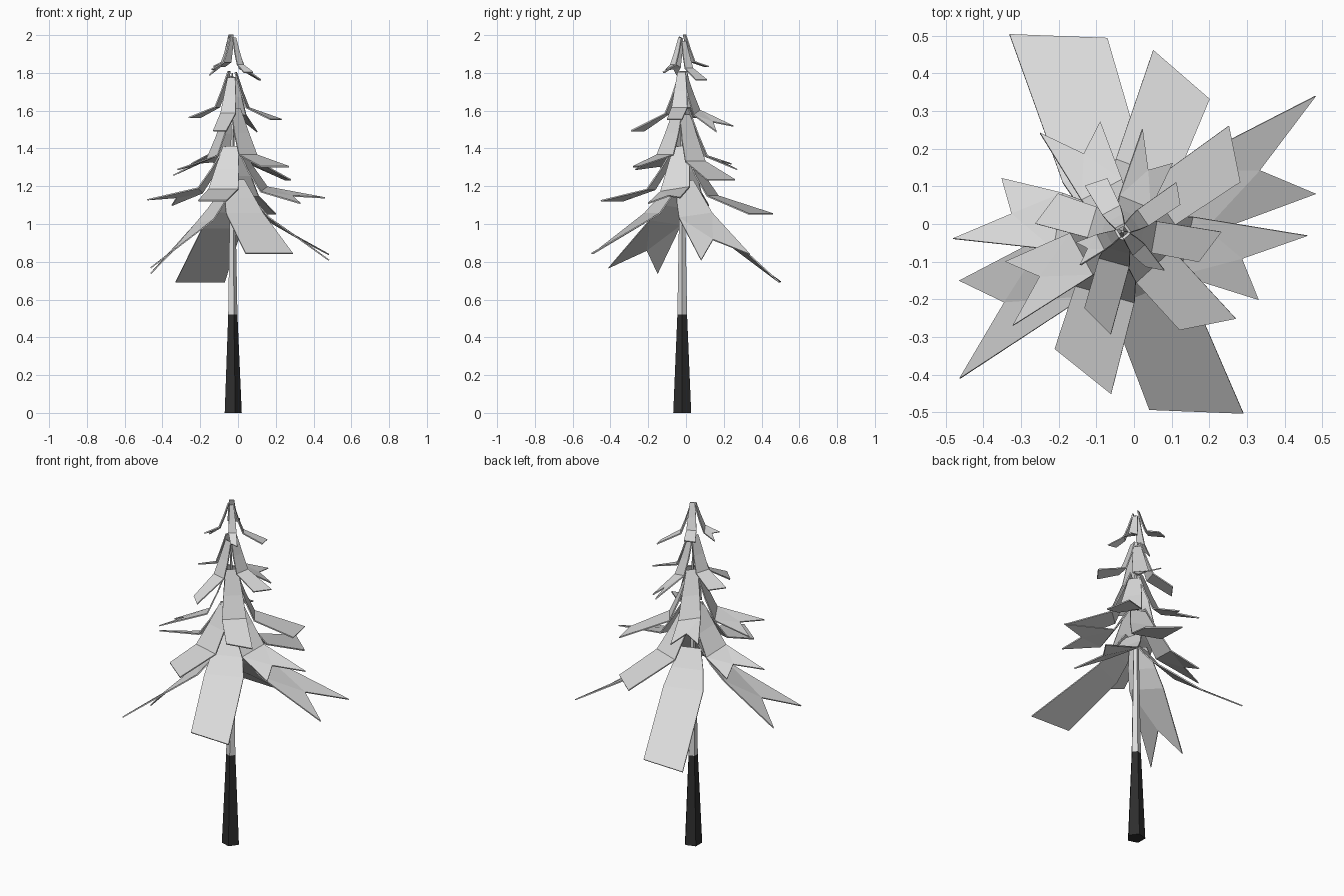
import bpy
import bmesh
from mathutils import Matrix, Vector

old = bpy.data.objects.get("Cube")
if old:
    bpy.data.objects.remove(old, do_unlink=True)

CENTRE = Vector((-0.03, -0.02, 0))
UP = Vector((0, 0, 1))


def make_material(name, value):
    mat = bpy.data.materials.new(name)
    mat.use_nodes = True
    colour = (value, value, value, 1)
    mat.diffuse_color = colour
    mat.node_tree.nodes["Principled BSDF"].inputs["Base Color"].default_value = colour
    return mat


pale_grey = make_material("pale_grey", 0.7)
dark_bark = make_material("dark_bark", 0.027)


def add_object(name, bm, material):
    mesh = bpy.data.meshes.new(name)
    bm.to_mesh(mesh)
    bm.free()
    mesh.materials.append(material)
    obj = bpy.data.objects.new(name, mesh)
    bpy.context.collection.objects.link(obj)
    return obj


def add_trunk(name, radius_low, radius_high, low, high, material):
    """Tapered five-sided trunk section with one edge towards +x."""
    bm = bmesh.new()
    turn = Vector((0, 1, 0)).rotation_difference(Vector((1, 0, 0))).to_matrix().to_4x4()
    place = Matrix.Translation(CENTRE + UP * (low + high) / 2)
    bmesh.ops.create_cone(bm, cap_ends=True, segments=5, radius1=radius_low,
                          radius2=radius_high, depth=high - low, matrix=place @ turn)
    add_object(name, bm, material)


def add_branch(name, top, bend_height, bend_radius, tip_a, tip_b, forked):
    """Drooping plate that widens towards a straight or forked end."""
    bm = bmesh.new()
    middle = (tip_a + tip_b) / 2
    outward = middle - CENTRE
    outward.z = 0
    outward.normalize()
    side = UP.cross(outward)
    if (tip_a - tip_b).dot(side) < 0:
        tip_a, tip_b = tip_b, tip_a
    across = side * (tip_a - tip_b).length

    # Forked blades are slimmer at the bend and slightly twisted
    if forked:
        across = across * 0.87 + UP * 0.03
        tip_a = tip_a + UP * 0.015
        tip_b = tip_b - UP * 0.015

    # Inner rows at the trunk, halfway and at the bend:
    # share of bend radius, share of drop, share of tip width
    rows = []
    for reach, drop, share in ((0.18, 0, 0.43), (0.57, 0.53, 0.68), (1, 1, 0.85)):
        height = top + (bend_height - top) * drop
        centre = CENTRE + outward * bend_radius * reach + UP * height
        offset = across * share / 2
        rows.append((bm.verts.new(centre + offset), bm.verts.new(centre - offset)))
    for (a, b), (c, d) in zip(rows, rows[1:]):
        bm.faces.new((a, c, d, b))

    # Outer blade
    left, right = rows[-1]
    end_a, end_b = bm.verts.new(tip_a), bm.verts.new(tip_b)
    if forked:
        bend = (left.co + right.co) / 2
        cut = bm.verts.new(middle.lerp(bend, 0.42))
        bm.faces.new((left, end_a, cut))
        bm.faces.new((left, cut, right))
        bm.faces.new((right, cut, end_b))
    else:
        bm.faces.new((left, end_a, end_b, right))

    obj = add_object(name, bm, pale_grey)
    solid = obj.modifiers.new("thickness", "SOLIDIFY")
    solid.thickness = 0.007


# Trunk
add_trunk("lower_trunk", 0.05, 0.027, 0, 0.52, dark_bark)
add_trunk("upper_trunk", 0.027, 0.004, 0.52, 1.8, pale_grey)


def add_tier(tier, top, bend_height, bend_radius, straight, forked):
    """Ring of branches; each blade is (tip x, y, other tip x, y, height) in hundredths."""
    blades = straight + forked
    usual = sum(blade[-1] for blade in blades) / len(blades)
    for number, (ax, ay, bx, by, height) in enumerate(blades):
        tip_a = Vector((ax, ay, height)) / 100
        tip_b = Vector((bx, by, height)) / 100
        # Branches that hang lower also start a little lower
        lift = (height - usual) / 200
        add_branch(f"{tier}_branch_{number + 1}", top + lift, bend_height + lift,
                   bend_radius, tip_a, tip_b, number >= len(straight))


add_tier("bottom", 1.2, 1.02, 0.17,
         [(-33, 50, -7, 49, 69), (4, -49, 29, -50, 84)],
         [(48, 34, 48, 8, 82), (-46, -15, -46, -41, 75)])
add_tier("low", 1.4, 1.17, 0.17,
         [(5, 46, 20, 33, 105), (-21, -33, -6, -45, 112)],
         [(-48, -4, -35, 12, 111), (46, -3, 33, -20, 112)])
add_tier("middle", 1.6, 1.35, 0.12,
         [(25, 26, 28, 11, 123), (27, -25, 12, -28, 130)],
         [(-34, -10, -32, -27, 127), (-25, 24, -9, 27, 130)])
add_tier("high", 1.79, 1.6, 0.08,
         [(23, -2, 17, -10, 155), (-26, 0, -20, 8, 156), (-13, -22, -6, -29, 149)],
         [(2, 25, 10, 16, 150)])
add_tier("crown", 1.985, 1.84, 0.06,
         [(-13, 10, -7, 12, 183), (11, 11, 12, 5, 176), (8, -12, 3, -11, 180)],
         [(-15, -5, -14, -11, 180)])
